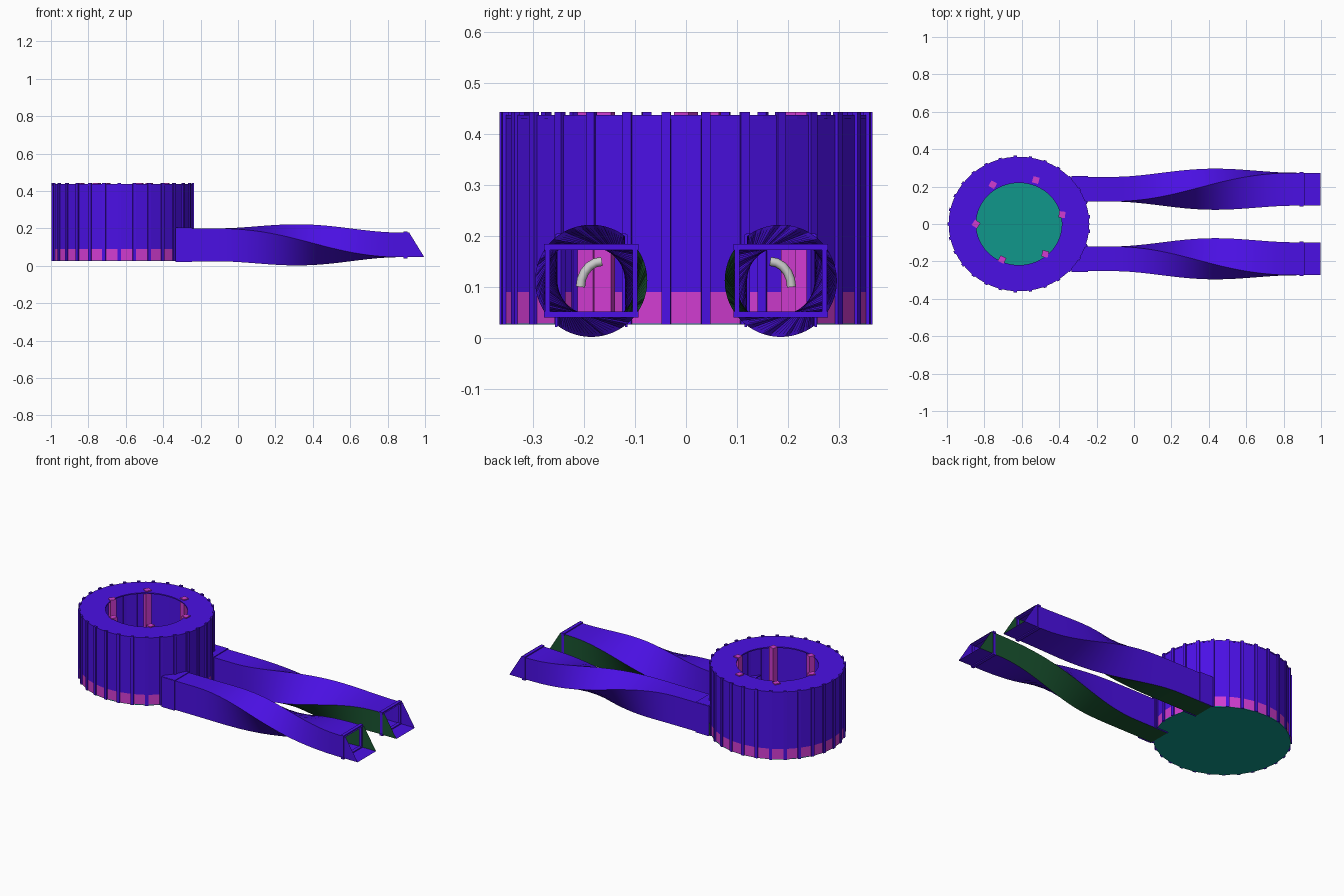
import bpy, bmesh
from math import sin, cos, pi, radians
from mathutils import Matrix, Vector

if "Cube" in bpy.data.objects:
    bpy.data.objects.remove(bpy.data.objects["Cube"])

CX, RX, RY = -0.615, 0.376, 0.36      # drum centre and slightly oval radii
N = 29                                # wall panels / ribs


def mat(name, rgb):
    m = bpy.data.materials.new(name)
    m.diffuse_color = (*rgb, 1)
    m.use_nodes = True
    m.node_tree.nodes["Principled BSDF"].inputs["Base Color"].default_value = m.diffuse_color
    return m


VIOLET = mat("violet", (0.07, 0.005, 0.78))
MAGENTA = mat("magenta", (0.64, 0.045, 0.64))
TEAL = mat("teal", (0.005, 0.31, 0.26))
GREEN = mat("dark_green", (0.01, 0.09, 0.03))


def finish(bm, name, mats, recalc=True):
    if recalc:
        bmesh.ops.recalc_face_normals(bm, faces=bm.faces)
    me = bpy.data.meshes.new(name)
    bm.to_mesh(me)
    bm.free()
    for m in mats:
        me.materials.append(m)
    ob = bpy.data.objects.new(name, me)
    bpy.context.collection.objects.link(ob)
    return ob


def add_box(bm, loc, size, rot=0.0):
    m = Matrix.Translation(loc) @ Matrix.Rotation(rot, 4, 'Z') @ Matrix.Diagonal((*size, 1))
    bmesh.ops.create_cube(bm, size=1, matrix=m)


def ring_pt(a, z, k=1.0):
    return Vector((CX + RX * k * cos(a), RY * k * sin(a), z))


def rib_angle(i):
    return pi + 2 * pi * i / N


def in_duct(a):
    # angles where the two ducts pass through the wall
    d = abs((a + pi) % (2 * pi) - pi)
    return radians(20) < d < radians(43)


# drum wall: flat panels with a coloured lower band, open at the ducts
bm = bmesh.new()
for i in range(N):
    a, b = rib_angle(i), rib_angle(i + 1)
    if in_duct((a + b) / 2):
        spans = [(0.2, 0.435, 0)]
    else:
        spans = [(0.028, 0.09, 1), (0.09, 0.435, 0)]
    for z0, z1, mi in spans:
        f = bm.faces.new([bm.verts.new(ring_pt(t, z)) for t, z in
                          ((a, z0), (b, z0), (b, z1), (a, z1))])
        f.material_index = mi
bmesh.ops.remove_doubles(bm, verts=bm.verts, dist=1e-5)
finish(bm, "drum_wall", [VIOLET, MAGENTA])

# vertical ribs at the panel joints
bm = bmesh.new()
for i in range(N):
    a = rib_angle(i)
    z0 = 0.203 if in_duct(a) else 0.026
    add_box(bm, ring_pt(a, (z0 + 0.443) / 2), (0.012, 0.018, 0.443 - z0), a)
finish(bm, "wall_ribs", [VIOLET])

# top plate with a round opening
bm = bmesh.new()
M = 58
prof = [(1.0, 0.43), (1.0, 0.437), (0.61, 0.437), (0.61, 0.43)]
rings = [[bm.verts.new(ring_pt(rib_angle(i / 2), z, k)) for k, z in prof] for i in range(M)]
for i in range(M):
    p, q = rings[i], rings[(i + 1) % M]
    for j in range(4):
        bm.faces.new((p[j], q[j], q[(j + 1) % 4], p[(j + 1) % 4]))
finish(bm, "top_plate", [VIOLET])

# floor disc
bm = bmesh.new()
low = [bm.verts.new(ring_pt(rib_angle(i), 0.026)) for i in range(N)]
top = bmesh.ops.extrude_face_region(bm, geom=[bm.faces.new(low)])
bmesh.ops.translate(bm, vec=(0, 0, 0.006),
                    verts=[v for v in top["geom"] if isinstance(v, bmesh.types.BMVert)])
finish(bm, "floor_disc", [TEAL])

# inner posts around the opening
bm = bmesh.new()
for x, y in ((-0.385, 0.05), (-0.525, 0.235), (-0.755, 0.21),
             (-0.845, 0.0), (-0.705, -0.19), (-0.475, -0.16)):
    add_box(bm, (x, y, 0.237), (0.034, 0.034, 0.412), 0.25 + x)
finish(bm, "inner_posts", [MAGENTA])

# twisted rectangular ducts, mirrored left and right
A, B, YC, ZC = 0.066, 0.088, 0.186, 0.112
SECTIONS = 40
for s, side in ((1, "back"), (-1, "front")):
    bm = bmesh.new()
    rows = []
    for i in range(SECTIONS + 1):
        x = -0.335 + i * (0.9 + 0.335) / SECTIONS
        t = min(max((x + 0.115) / 0.98, 0), 1)
        ang = (t * t * (3 - 2 * t)) * pi / 2
        row = []
        for y, z in ((-A, -B), (A, -B), (A, B), (-A, B)):
            yy, zz = y * cos(ang) + z * sin(ang), z * cos(ang) - y * sin(ang)
            row.append(bm.verts.new((x, s * (YC + yy), ZC + zz)))
        rows.append(row)
    # slanted mouth: lower lip reaches further
    rows.append([bm.verts.new((0.915 if v.co.z > ZC else 0.996, v.co.y, v.co.z))
                 for v in rows[-1]])
    for p, q in zip(rows, rows[1:]):
        for j in range(4):
            f = bm.faces.new((p[j], p[(j + 1) % 4], q[(j + 1) % 4], q[j]))
            f.material_index = 1 if j == 0 else 0
    duct = finish(bm, side + "_twisted_duct", [VIOLET, GREEN])
    bpy.context.view_layer.objects.active = duct
    bpy.ops.object.select_all(action='DESELECT')
    duct.select_set(True)
    bpy.ops.object.shade_smooth_by_angle(angle=radians(25))

    # collar where the duct enters the drum
    bm = bmesh.new()
    for d in (-1, 1):
        add_box(bm, (-0.29, s * YC + d * (A + 0.003), ZC), (0.09, 0.005, 0.182))
    add_box(bm, (-0.29, s * YC, ZC + B + 0.002), (0.09, 0.137, 0.005))
    finish(bm, side + "_duct_collar", [VIOLET])

    # mouth frame bars
    bm = bmesh.new()
    for d in (-1, 1):
        add_box(bm, (0.896, s * YC, ZC + d * 0.066), (0.02, 0.186, 0.012))
        add_box(bm, (0.896, s * YC + d * 0.086, ZC), (0.016, 0.01, 0.132))
    finish(bm, side + "_mouth_frame", [VIOLET])

    # small bent pipe inside the drum behind the duct
    cu = bpy.data.curves.new(side + "_inner_pipe", 'CURVE')
    cu.dimensions = '3D'
    cu.bevel_depth, cu.bevel_resolution = 0.009, 2
    sp = cu.splines.new('POLY')
    sp.points.add(5)
    for k, pt in enumerate(sp.points):
        u = k / 5 * pi / 2
        pt.co = (-0.42, s * (0.165 + 0.042 * sin(u)), 0.1 + 0.05 * cos(u), 1)
    bpy.context.collection.objects.link(bpy.data.objects.new(side + "_inner_pipe", cu))
